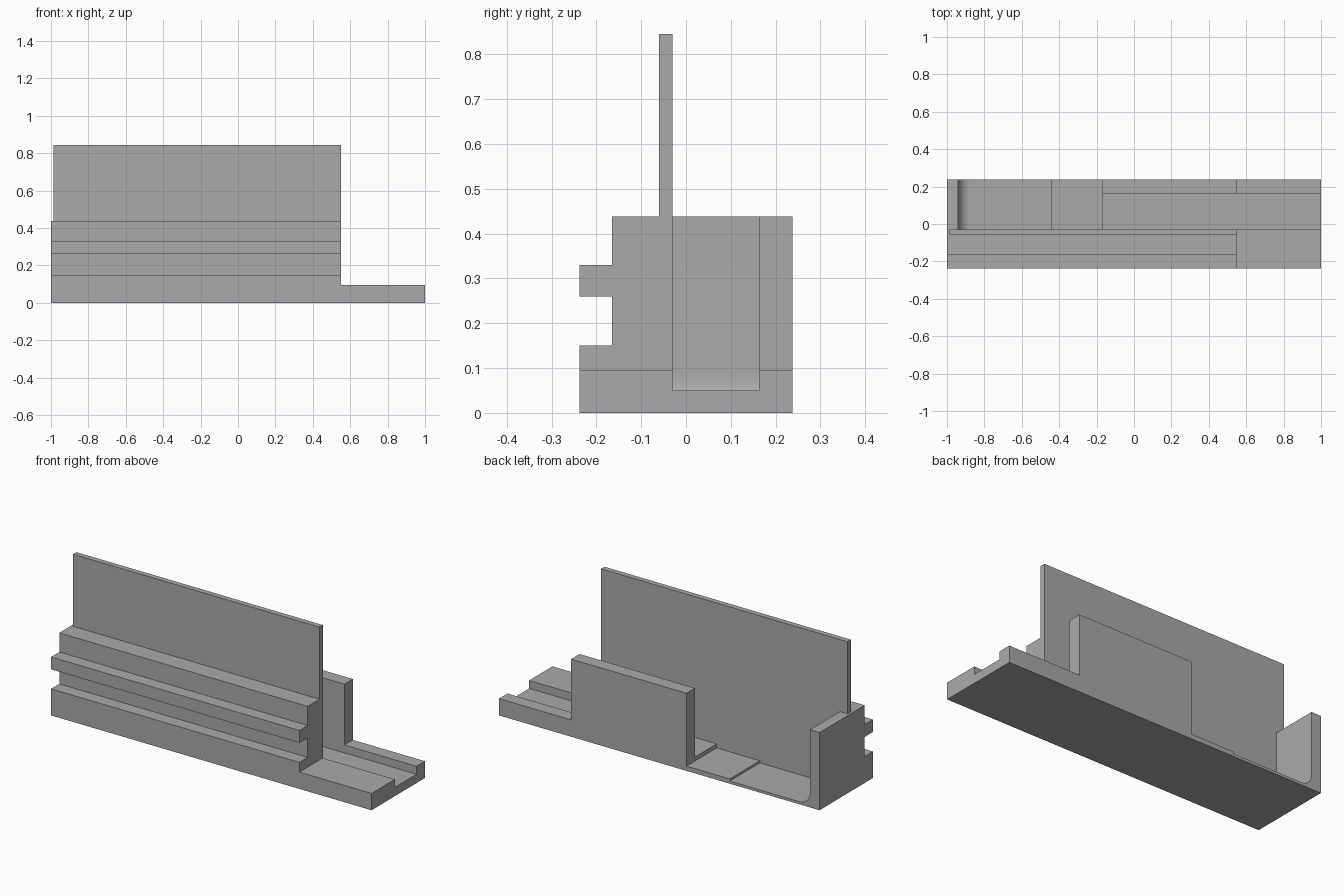
import bpy, bmesh, math
from mathutils import Vector

cube = bpy.data.objects.get("Cube")
if cube:
    bpy.data.objects.remove(cube, do_unlink=True)

grey = bpy.data.materials.new("plain_grey")
grey.use_nodes = True
grey.diffuse_color = (0.4, 0.4, 0.4, 1)
grey.node_tree.nodes["Principled BSDF"].inputs["Base Color"].default_value = (0.4, 0.4, 0.4, 1)


def extrude(name, profile, axis, start, end):
    """Extrude a closed profile along x (profile is y, z) or y (profile is x, z)."""
    bm = bmesh.new()
    place = (lambda p: (start, p[0], p[1])) if axis == "x" else (lambda p: (p[0], start, p[1]))
    face = bm.faces.new([bm.verts.new(place(p)) for p in profile])
    new = bmesh.ops.extrude_face_region(bm, geom=[face])["geom"]
    shift = Vector((end - start, 0, 0)) if axis == "x" else Vector((0, end - start, 0))
    bmesh.ops.translate(bm, vec=shift, verts=[g for g in new if isinstance(g, bmesh.types.BMVert)])
    bmesh.ops.recalc_face_normals(bm, faces=bm.faces)
    mesh = bpy.data.meshes.new(name)
    bm.to_mesh(mesh)
    bm.free()
    mesh.materials.append(grey)
    obj = bpy.data.objects.new(name, mesh)
    bpy.context.collection.objects.link(obj)
    return obj


# Main depths and heights
FRONT, GROOVE, INNER, OUTER, BACK = -0.238, -0.165, -0.03, 0.163, 0.238
RAIL, TOP, STEP_END, GAP_END = 0.095, 0.438, 0.55, -0.17

# Grooved front block
body = extrude("body", [(FRONT, 0), (FRONT, 0.15), (GROOVE, 0.15), (GROOVE, 0.26),
                        (FRONT, 0.26), (FRONT, 0.33), (GROOVE, 0.33), (GROOVE, TOP),
                        (INNER, TOP), (INNER, 0)], "x", -1, STEP_END)

# Low front rail at the left end
front_rail = extrude("front_rail", [(FRONT, 0), (FRONT, RAIL), (INNER, RAIL), (INNER, 0)],
                     "x", STEP_END, 1)

# End wall, rounded inner corner and stepped floor, shared by channel and rear strip
R, WALL, LOW, MID = 0.065, -0.94, 0.015, 0.027
fillet = [(WALL + R - R * math.cos(a), LOW + R - R * math.sin(a))
          for a in (math.pi / 2 * i / 12 for i in range(13))]
floor = [(-1, 0), (-1, TOP), (WALL, TOP)] + fillet + [(-0.44, LOW), (-0.44, MID), (GAP_END, MID)]

channel = extrude("channel", floor + [(GAP_END, 0.05), (1, 0.05), (1, 0)], "y", INNER, OUTER)
rear_wall = extrude("rear_wall", floor + [(GAP_END, TOP), (STEP_END, TOP), (STEP_END, RAIL),
                                          (1, RAIL), (1, 0)], "y", OUTER, BACK)

# Tall thin panel, flush with the back of the front block
panel = extrude("panel", [(-0.06, TOP), (-0.06, 0.845), (INNER, 0.845), (INNER, TOP)],
                "x", -0.987, STEP_END)

# Fuse the parts into one solid
bpy.context.view_layer.objects.active = body
for part in (front_rail, channel, rear_wall, panel):
    mod = body.modifiers.new("fuse", "BOOLEAN")
    mod.operation, mod.solver, mod.object = "UNION", "EXACT", part
    bpy.ops.object.modifier_apply(modifier=mod.name)
    bpy.data.objects.remove(part, do_unlink=True)

# Remove seams between flush faces
bm = bmesh.new()
bm.from_mesh(body.data)
bmesh.ops.remove_doubles(bm, verts=bm.verts, dist=0.0005)
bmesh.ops.dissolve_limit(bm, angle_limit=math.radians(1), verts=bm.verts, edges=bm.edges)
bm.to_mesh(body.data)
bm.free()

bpy.ops.object.select_all(action="DESELECT")
body.select_set(True)
bpy.context.view_layer.objects.active = body
bpy.ops.object.shade_smooth_by_angle(angle=math.radians(30))
